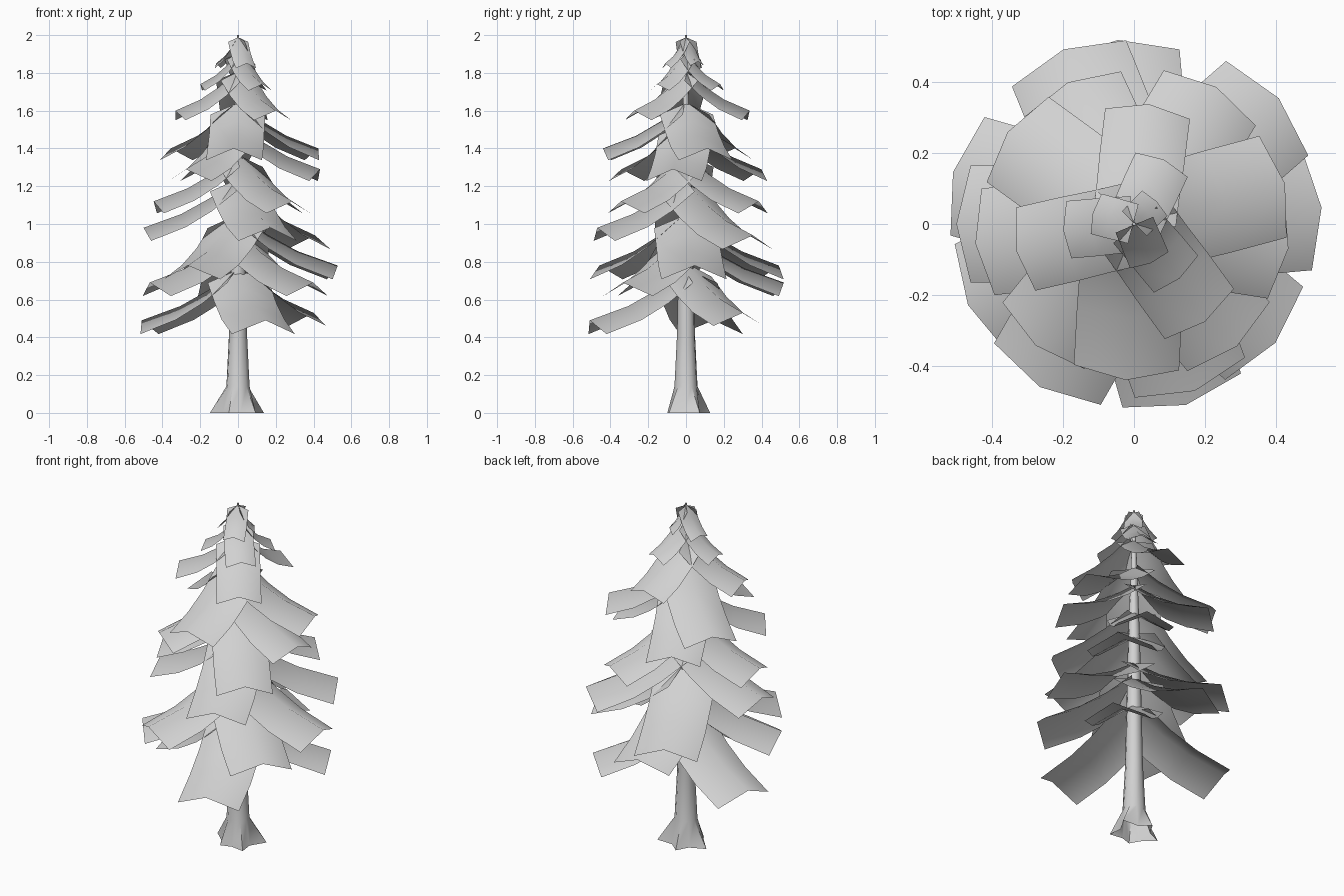
import bpy, bmesh
from math import radians, sin, cos, pi
from mathutils import Vector, Matrix

cube = bpy.data.objects.get("Cube")
if cube:
    bpy.data.objects.remove(cube, do_unlink=True)

grey = bpy.data.materials.new("pale_grey")
grey.use_nodes = True
colour = (0.64, 0.64, 0.64, 1)
grey.diffuse_color = colour
grey.node_tree.nodes["Principled BSDF"].inputs["Base Color"].default_value = colour


def finish(name, bm, angle):
    mesh = bpy.data.meshes.new(name)
    bm.to_mesh(mesh)
    bm.free()
    mesh.materials.append(grey)
    obj = bpy.data.objects.new(name, mesh)
    bpy.context.collection.objects.link(obj)
    bpy.ops.object.select_all(action="DESELECT")
    bpy.context.view_layer.objects.active = obj
    obj.select_set(True)
    bpy.ops.object.shade_smooth_by_angle(angle=radians(angle))


def bridge(bm, rows, closed):
    for a, b in zip(rows, rows[1:]):
        n = len(a)
        for i in range(n if closed else n - 1):
            j = (i + 1) % n
            bm.faces.new((a[i], a[j], b[j], b[i]))


# Trunk: tapered tube with a lobed root flare, open underneath
SIDES = 10
LOBES = [0.155, 0.085, 0.13, 0.085, 0.15, 0.09, 0.11, 0.08, 0.13, 0.085]
bm = bmesh.new()
rows = []
for z, r in [(0, 0), (0.14, 0.062), (0.42, 0.048), (1.2, 0.032), (2.0, 0.005)]:
    ring = []
    for i in range(SIDES):
        a = 2 * pi * i / SIDES + radians(28)
        rad = r or LOBES[i]
        ring.append(bm.verts.new((rad * cos(a), rad * sin(a), z)))
    rows.append(ring)
bridge(bm, rows, True)
bm.faces.new(rows[-1])
finish("trunk", bm, 50)

# Ridge shape of a branch: (share of length, share of rise, share of width)
PROFILE = [(0.02, 1.0, 0.98), (0.3, 0.6, 0.98), (0.6, 0.28, 1.0), (1.0, 0.0, 1.0)]


def branch(name, angle, length, tip_z):
    """A drooping sheet with a raised middle fold."""
    rise = 0.1 + 0.32 * length
    half = 0.025 + 0.28 * length
    bm = bmesh.new()
    rows = []
    for along, up, wide in PROFILE:
        row = []
        for side in (-1, 0, 1):
            back = 0.08 * along * abs(side)
            drop = 0.42 * half * wide * abs(side)
            row.append(bm.verts.new((length * (along - back), side * half * wide,
                                     tip_z + rise * up - drop)))
        rows.append(row)
    bridge(bm, rows, False)
    bmesh.ops.recalc_face_normals(bm, faces=bm.faces)
    if sum(f.normal.z for f in bm.faces) < 0:
        bmesh.ops.reverse_faces(bm, faces=bm.faces)
    bmesh.ops.rotate(bm, verts=bm.verts, cent=Vector(),
                     matrix=Matrix.Rotation(radians(angle), 3, "Z"))
    finish(name, bm, 80)


# Tiers of branches: (tip height, length, headings)
TIERS = [
    (0.49, 0.53, (164, 286)),
    (0.53, 0.50, (37,)),
    (0.69, 0.52, (206, 320, 95)),
    (0.78, 0.53, (5, 112, 240)),
    (0.94, 0.54, (41,)),
    (0.98, 0.50, (180, 290)),
    (1.12, 0.45, (187, 310, 59)),
    (1.29, 0.44, (351, 115, 231)),
    (1.40, 0.44, (15, 144, 267)),
    (1.60, 0.34, (193, 306, 83)),
    (1.74, 0.20, (185, 65, 310)),
    (1.85, 0.12, (165, 293)),
    (1.86, 0.09, (45,)),
]
for t, (z, length, headings) in enumerate(TIERS, 1):
    for b, heading in enumerate(headings, 1):
        branch(f"branch_tier{t}_{b}", heading, length, z)
